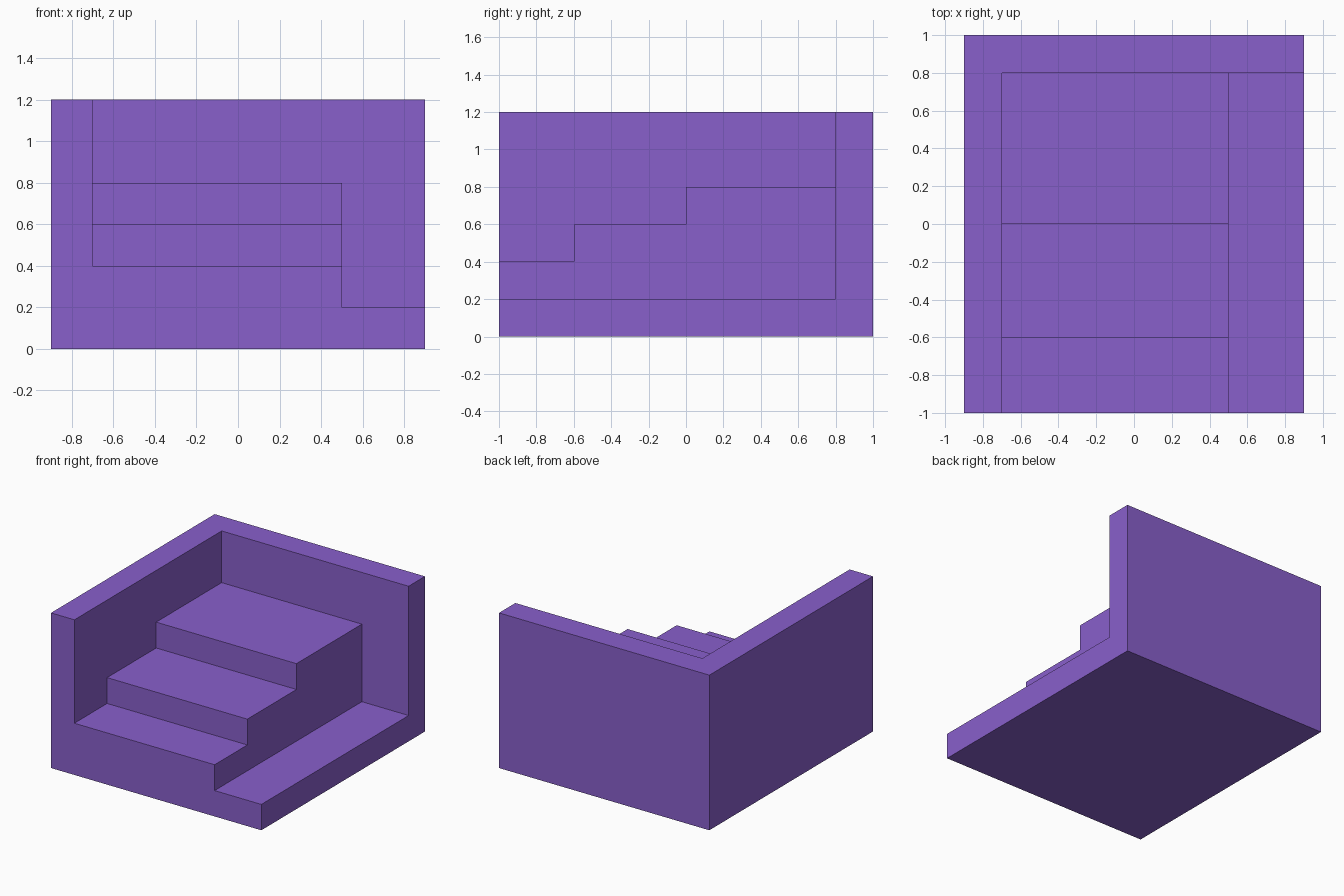
import bpy, bmesh

if "Cube" in bpy.data.objects:
    bpy.data.objects.remove(bpy.data.objects["Cube"])


def extrude_profile(name, profile, x0, x1):
    """Extrude a closed (y, z) profile along x into a solid."""
    bm = bmesh.new()
    face = bm.faces.new([bm.verts.new((x0, y, z)) for y, z in profile])
    ext = bmesh.ops.extrude_face_region(bm, geom=[face])["geom"]
    verts = [v for v in ext if isinstance(v, bmesh.types.BMVert)]
    bmesh.ops.translate(bm, verts=verts, vec=(x1 - x0, 0, 0))
    bmesh.ops.recalc_face_normals(bm, faces=bm.faces)
    mesh = bpy.data.meshes.new(name)
    bm.to_mesh(mesh)
    bm.free()
    obj = bpy.data.objects.new(name, mesh)
    bpy.context.collection.objects.link(obj)
    return obj


# Solid block: outer walls and floor
block = extrude_profile("stepped_corner_block",
                        [(-1, 0), (1, 0), (1, 1.2), (-1, 1.2)], -0.9, 0.9)
purple = bpy.data.materials.new("purple")
purple.diffuse_color = (0.25, 0.115, 0.6, 1)
purple.use_nodes = True
purple.node_tree.nodes["Principled BSDF"].inputs["Base Color"].default_value = purple.diffuse_color
block.data.materials.append(purple)

# Space above the three steps, inside the left and back walls
steps = extrude_profile("steps_cutter",
                        [(-1.2, 0.4), (-0.6, 0.4), (-0.6, 0.6), (0, 0.6),
                         (0, 0.8), (0.8, 0.8), (0.8, 1.4), (-1.2, 1.4)], -0.7, 1.1)

# Low walkway along the right side
walkway = extrude_profile("walkway_cutter",
                          [(-1.2, 0.2), (0.8, 0.2), (0.8, 1.4), (-1.2, 1.4)], 0.5, 1.1)

for cutter in (steps, walkway):
    cutter.hide_render = True
    cutter.display_type = 'WIRE'
    mod = block.modifiers.new(cutter.name, 'BOOLEAN')
    mod.operation = 'DIFFERENCE'
    mod.solver = 'EXACT'
    mod.object = cutter
